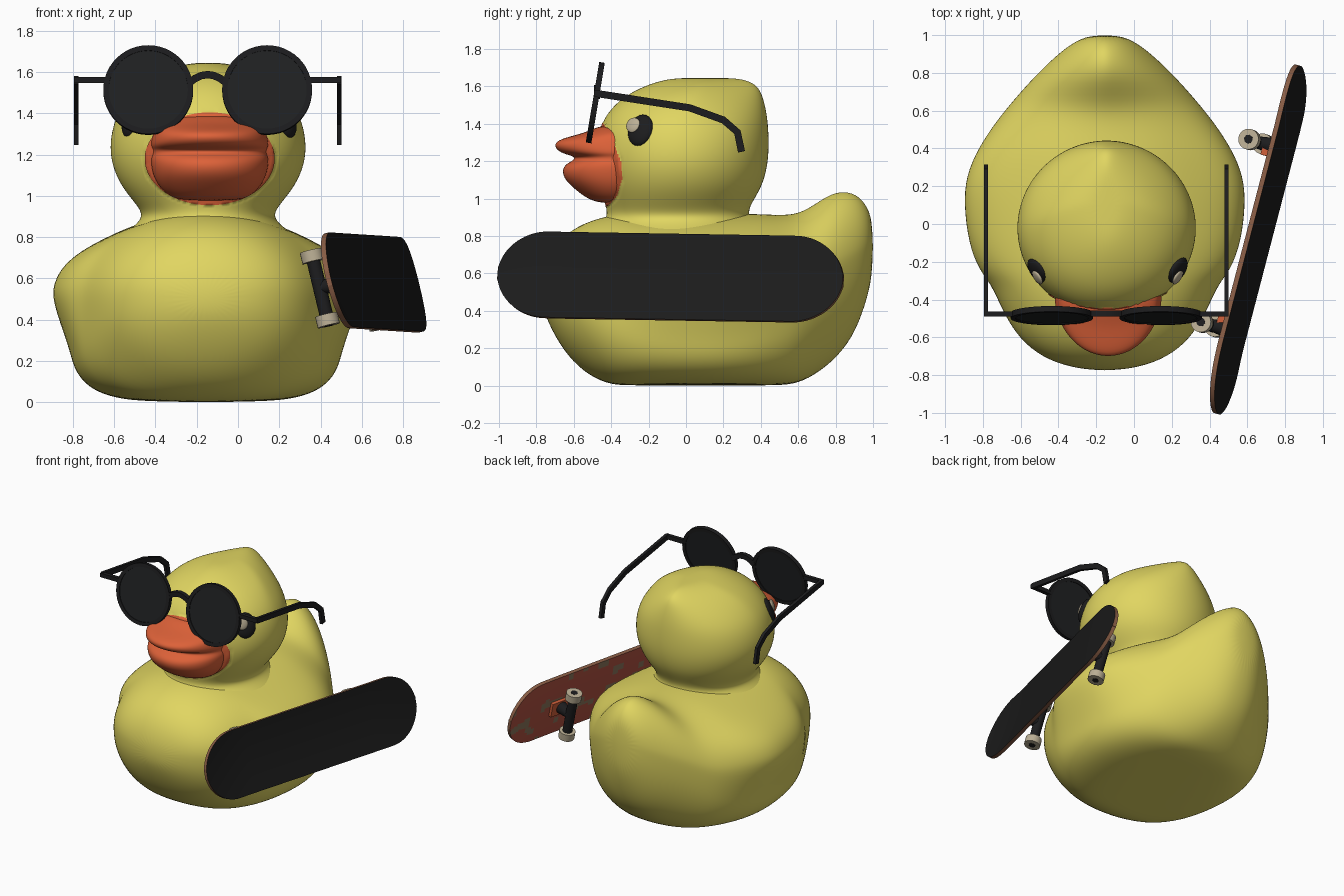
import bpy, bmesh
from math import sin, cos, pi, radians, sqrt, copysign, exp
from mathutils import Vector, Matrix, noise

if "Cube" in bpy.data.objects:
    bpy.data.objects.remove(bpy.data.objects["Cube"])

CX = -0.155  # centre line of the duck


def material(name, rgb):
    m = bpy.data.materials.new(name)
    m.diffuse_color = (*rgb, 1)
    m.use_nodes = True
    m.node_tree.nodes["Principled BSDF"].inputs["Base Color"].default_value = m.diffuse_color
    return m


YELLOW = material("yellow", (0.75, 0.67, 0.12))
ORANGE = material("orange", (0.72, 0.12, 0.04))
BLACK = material("black", (0.012, 0.012, 0.013))
LENS = material("lens_grey", (0.014, 0.015, 0.016))
GRIP = material("grip_black", (0.0115, 0.0115, 0.0115))
WOOD = material("wood", (0.25, 0.11, 0.06))
RED = material("deck_red", (0.42, 0.08, 0.05))
SPOT = material("spot_brown", (0.25, 0.17, 0.10))
TAN = material("tan", (0.50, 0.43, 0.30))
RUST = material("truck_orange", (0.60, 0.11, 0.04))


def finish(name, bm, mats, sub=0, angle=40):
    bmesh.ops.recalc_face_normals(bm, faces=bm.faces)
    me = bpy.data.meshes.new(name)
    bm.to_mesh(me)
    bm.free()
    ob = bpy.data.objects.new(name, me)
    bpy.context.collection.objects.link(ob)
    for m in mats:
        me.materials.append(m)
    bpy.ops.object.select_all(action='DESELECT')
    ob.select_set(True)
    bpy.context.view_layer.objects.active = ob
    if sub:
        mod = ob.modifiers.new("smooth", 'SUBSURF')
        mod.levels = mod.render_levels = sub
        bpy.ops.object.modifier_apply(modifier=mod.name)
        bpy.ops.object.shade_smooth()
    else:
        bpy.ops.object.shade_smooth_by_angle(angle=radians(angle))
    return ob


def loft(rings):
    bm = bmesh.new()
    vs = [[bm.verts.new(p) for p in r] for r in rings]
    n = len(vs[0])
    for a, b in zip(vs, vs[1:]):
        for i in range(n):
            j = (i + 1) % n
            bm.faces.new((a[i], a[j], b[j], b[i]))
    bm.faces.new(vs[0])
    bm.faces.new(vs[-1])
    return bm


def solid(name, kind, mat, mtx, r=1, r2=None, d=1, seg=24):
    bm = bmesh.new()
    if kind == 'ball':
        bmesh.ops.create_uvsphere(bm, u_segments=24, v_segments=14, radius=1, matrix=mtx)
    elif kind == 'box':
        bmesh.ops.create_cube(bm, size=1, matrix=mtx)
    else:
        bmesh.ops.create_cone(bm, cap_ends=True, segments=seg, radius1=r, radius2=r2 or r, depth=d, matrix=mtx)
    return finish(name, bm, [mat])


def bar(name, pts, w, h, across, mat):
    """Rectangular bar along a flat path; across is the direction normal to its plane."""
    P, side = [Vector(p) for p in pts], Vector(across)
    rings = []
    for i in range(len(P)):
        d = (P[min(i + 1, len(P) - 1)] - P[max(i - 1, 0)]).normalized()
        a, b = side * w, d.cross(side).normalized() * h
        rings.append([P[i] + a + b, P[i] - a + b, P[i] - a - b, P[i] + a - b])
    return finish(name, loft(rings), [mat], angle=30)


def scale(x, y, z):
    return Matrix.Diagonal((x, y, z, 1))


def power(v, n):
    return copysign(abs(v) ** (2 / n), v)


CIRCLE = [(cos(k * pi / 16), sin(k * pi / 16)) for k in range(32)]

# body: cross sections from breast to tail (y, bottom, top, half width, top roundness, wing bulge)
BODY = [(-.775, .45, .56, .08, 2, 0), (-.74, .34, .69, .26, 2, 0), (-.66, .19, .80, .40, 2, 0),
        (-.55, .07, .87, .495, 2, 0), (-.42, .005, .91, .56, 2, 0), (-.32, 0, .92, .605, 2, 0),
        (-.24, 0, .92, .635, 2, .04), (-.1, 0, .92, .66, 2, .07), (.1, 0, .92, .675, 2, .08),
        (.25, 0, .92, .665, 2, .08), (.4, 0, .92, .63, 2, .05), (.55, .0, .91, .555, 1.9, .02),
        (.65, .03, .94, .49, 1.7, 0), (.78, .12, 1.04, .375, 1.6, 0), (.89, .25, 1.04, .26, 1.6, 0),
        (.96, .43, .98, .17, 1.7, 0), (1.0, .6, .88, .08, 2, 0)]
rings = []
for y, zb, zt, hw, n, wing in BODY:
    zc = zb + (zt - zb) * 0.54
    ring = []
    for c, s in CIRCLE:
        # the underside is boxy in the middle and round towards breast and tail
        m = n if s >= 0 else 2.2 + 2 * max(0, 1 - ((y - .08) / .62) ** 2)
        z = zc + (zt - zc if s >= 0 else zc - zb) * power(s, m)
        bulge = wing * exp(-((z - .57) / .2) ** 4) * copysign(min(1, abs(c) * 2), c)
        ring.append((CX + hw * power(c, m) + bulge, y, z))
    rings.append(ring)
finish("body", loft(rings), [YELLOW], sub=2)

# head with a pointed tuft at the back (z, front, back, half width, point)
HEAD = [(.77, -.56, .46, .48, 0), (.84, -.47, .39, .375, 0), (.90, -.42, .335, .31, 0), (.96, -.43, .34, .35, 0),
        (1.06, -.465, .41, .435, 0), (1.2, -.49, .445, .485, 0), (1.35, -.475, .445, .465, .02),
        (1.45, -.43, .435, .415, .12), (1.54, -.345, .415, .33, .3), (1.605, -.22, .385, .22, .5),
        (1.64, -.10, .31, .11, .5), (1.645, 0, .2, .04, .3)]
rings = [[(CX + .01 + hw * c * (1 - p * max(0, s)), (yf + yb) / 2 + (yb - yf) / 2 * s, z) for c, s in CIRCLE]
         for z, yf, yb, hw, p in HEAD]
head = finish("head", loft(rings), [YELLOW, ORANGE], sub=3)


# orange oval of the beak base, with nearby vertices drawn onto its outline
def oval(p):
    return sqrt(((p.x + .137) / .315) ** 2 + ((p.z - 1.18) / .225) ** 2) if p.y < 0 else 9


for v in head.data.vertices:
    q = oval(v.co)
    if abs(q - 1) < .035:
        v.co.x, v.co.z = -.137 + (v.co.x + .137) / q, 1.18 + (v.co.z - 1.18) / q
for f in head.data.polygons:
    f.material_index = int(oval(f.center) < 1)

# beak with two lips (z, front, half width)
BEAK = [(.975, -.46, .13), (1.0, -.53, .20), (1.05, -.595, .25), (1.10, -.65, .275), (1.15, -.665, .285),
        (1.185, -.645, .285), (1.205, -.60, .275), (1.225, -.595, .275), (1.24, -.66, .285), (1.265, -.70, .285),
        (1.305, -.705, .275), (1.33, -.63, .265), (1.35, -.55, .25), (1.375, -.49, .20), (1.39, -.45, .12)]
rings = []
for z, yf, hw in BEAK:
    rings.append([(CX + .018 + hw * c, -.38 + (.08 if s > 0 else -.38 - yf) * s, z) for c, s in CIRCLE])
finish("beak", loft(rings), [ORANGE], sub=2)

# eyes with a pale highlight
for sx, side in ((-1, "left"), (1, "right")):
    n = Vector((sx * .395, -.25, .16)).normalized()
    t = Vector((0, 0, 1)).cross(n).normalized() * sx * -1
    up = n.cross(t).normalized()
    rot = Matrix((t, up, n)).transposed().to_4x4()
    pos = Vector((CX + .015 + sx * .37, -.243, 1.365))
    solid(side + "_eye", 'ball', BLACK, Matrix.Translation(pos) @ rot @ scale(.075, .088, .034))
    hp = pos + t * .033 + Vector((0, 0, .02)) + n * .024
    solid(side + "_eye_highlight", 'ball', TAN, Matrix.Translation(hp) @ rot @ scale(.042, .042, .014))

# sunglasses
GX = -.147
tilt = Matrix.Rotation(radians(80.5), 4, 'X')
PROFILE = [(.218, .015), (.218, -.015), (.192, -.015), (.192, .015)]
for sx, side in ((-1, "left"), (1, "right")):
    m = Matrix.Translation((GX + sx * .288, -.485, 1.513)) @ tilt
    solid(side + "_lens", 'cyl', LENS, m, r=.2, d=.02, seg=48)
    bm = bmesh.new()
    loops = [[bm.verts.new(m @ Vector((r * cos(k * pi / 24), r * sin(k * pi / 24), h))) for r, h in PROFILE]
             for k in range(48)]
    for k in range(48):
        a, b = loops[k], loops[(k + 1) % 48]
        for i in range(4):
            bm.faces.new((a[i], a[(i + 1) % 4], b[(i + 1) % 4], b[i]))
    finish(side + "_rim", bm, [BLACK])
    ax = GX + sx * .637
    bar(side + "_hinge", [(GX + sx * .49, -.477, 1.562), (ax + sx * .01, -.477, 1.562)], .014, .015, (0, 1, 0), BLACK)
    bar(side + "_temple", [(ax, -.48, 1.562), (ax, .02, 1.485), (ax, .2, 1.42), (ax, .275, 1.355), (ax, .297, 1.25)],
        .011, .019, (1, 0, 0), BLACK)
bar("bridge", [(GX + .03 * i, -.475, 1.588 - .0045 * i * i) for i in range(-3, 4)], .016, .018, (0, 1, 0), BLACK)

# skateboard frame: U along the deck, V across it, N out of the grip side
U = Vector((.252, .967, -.016)).normalized()
V = Vector((-.25, 0, .966))
N = U.cross(V).normalized()
V = N.cross(U)
BOARD = Matrix.Translation((.645, -.08, .577)) @ Matrix((U, V, N)).transposed().to_4x4()

# deck: rounded ends, gentle kick and concave
rings = []
for k in range(65):
    u = .947 * sin(pi / 2 * (k / 32 - 1))
    e = min(1, max(0, (abs(u) - .68) / .268))
    w = .236 * max(.15, (1 - e ** 2) ** .52)
    kick = (.035 if u < 0 else -.015) * max(0, (abs(u) - .55) / .4) ** 2
    row = [w * (i / 10 - 1) for i in range(21)]
    bend = [kick + .015 * (v / .238) ** 2 for v in row]
    rings.append([(u, v, h + .012) for v, h in zip(row, bend)] + [(u, v, h - .014) for v, h in zip(row, bend)][::-1])
bm = loft(rings)
bmesh.ops.recalc_face_normals(bm, faces=bm.faces)
for f in bm.faces:
    if f.normal.z > .6:
        f.material_index = 0
    elif f.normal.z < -.6:
        f.material_index = 3 if noise.noise(f.calc_center_median() * 11) > .3 else 2
    else:
        f.material_index = 1
bm.transform(BOARD)
finish("deck", bm, [GRIP, WOOD, RED, SPOT])

# trucks and wheels
turn = Matrix.Rotation(pi / 2, 4, 'X')
for su, end in ((-1, "front"), (1, "rear")):
    def at(v, n, du=0):
        return BOARD @ Matrix.Translation((su * .5 + du, v, n))
    solid(end + "_truck_plate", 'box', RUST, at(0, -.025) @ scale(.17, .11, .022))
    solid(end + "_truck_pivot", 'box', RUST, at(0, -.055, -su * .035) @ scale(.05, .06, .06))
    solid(end + "_truck_neck", 'cyl', BLACK, at(0, -.08), r=.03, r2=.045, d=.10)
    solid(end + "_truck_hanger", 'cyl', BLACK, at(0, -.13) @ turn, r=.034, d=.27, seg=12)
    for sv, side in ((-1, "lower"), (1, "upper")):
        solid(f"{end}_{side}_wheel", 'cyl', TAN, at(sv * .16, -.13) @ turn, r=.055, d=.055)
        solid(f"{end}_{side}_hub", 'cyl', BLACK, at(sv * .167, -.13) @ turn, r=.024, d=.045, seg=8)
